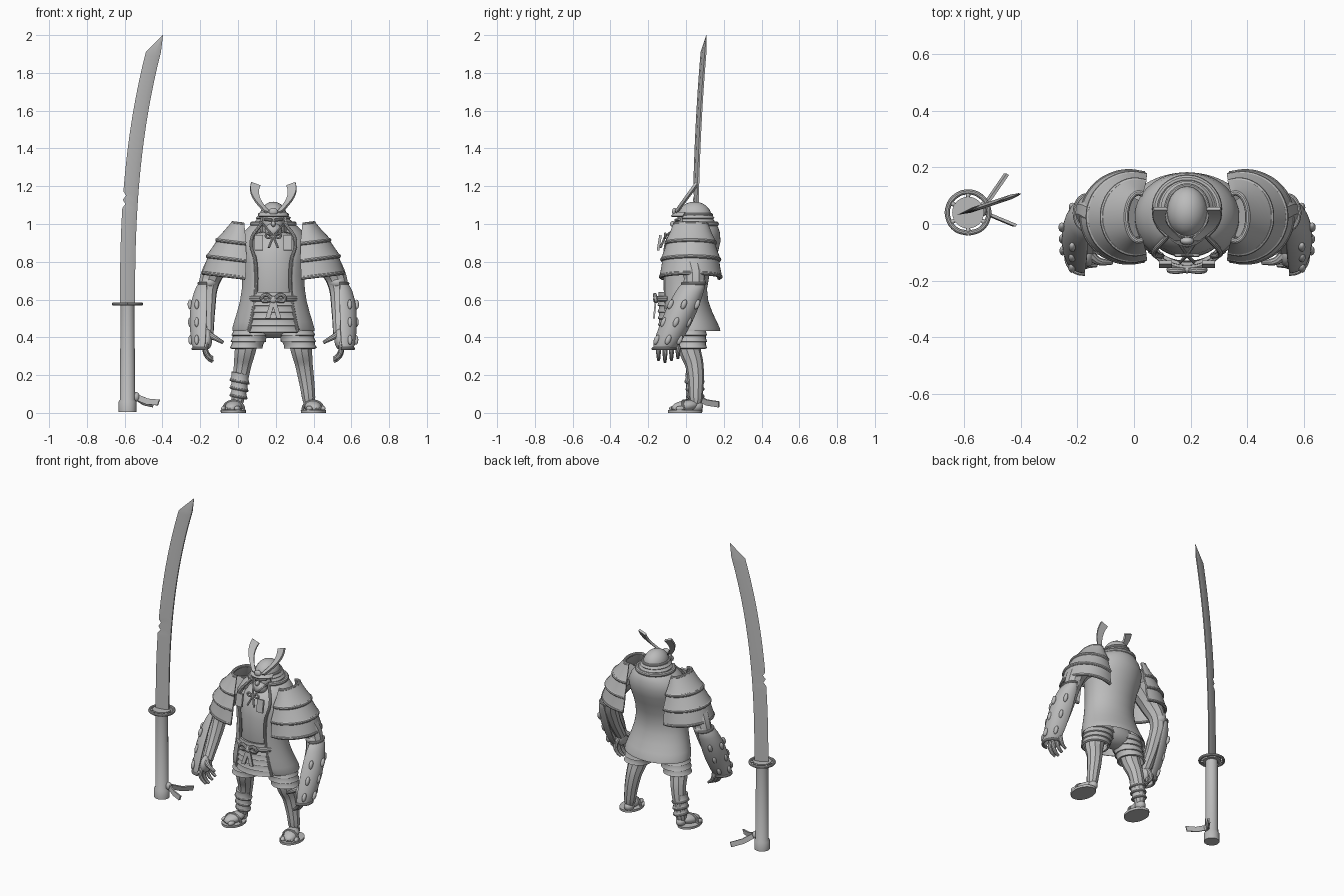
import bpy, bmesh
from math import sin, cos, radians, pi
from mathutils import Vector, Matrix

if "Cube" in bpy.data.objects:
    bpy.data.objects.remove(bpy.data.objects["Cube"])

grey = bpy.data.materials.new("plain_grey")
grey.use_nodes = True
grey.diffuse_color = (.5, .5, .5, 1)
grey.node_tree.nodes["Principled BSDF"].inputs["Base Color"].default_value = grey.diffuse_color
BODY = .187         # the figure stands to the left of the sword
made = []


def bake(ob):
    """Apply modifiers or curve bevels and give the material."""
    bpy.context.collection.objects.link(ob)
    graph = bpy.context.evaluated_depsgraph_get()
    mesh = bpy.data.meshes.new_from_object(ob.evaluated_get(graph))
    name = ob.name
    bpy.data.objects.remove(ob)
    part = bpy.data.objects.new(name, mesh)
    bpy.context.collection.objects.link(part)
    mesh.materials.clear()
    mesh.materials.append(grey)
    made.append(part)


def finish(name, bm, side, origin, thick=0, smooth=False):
    bmesh.ops.remove_doubles(bm, verts=bm.verts, dist=.0002)
    place = Matrix.Translation((origin, 0, 0)) @ Matrix.Diagonal((side, 1, 1, 1))
    bmesh.ops.transform(bm, matrix=place, verts=bm.verts)
    bmesh.ops.recalc_face_normals(bm, faces=bm.faces)
    mesh = bpy.data.meshes.new(name)
    bm.to_mesh(mesh)
    bm.free()
    ob = bpy.data.objects.new(name, mesh)
    if thick:
        solid = ob.modifiers.new("thickness", "SOLIDIFY")
        solid.thickness, solid.offset = thick, 0
    if smooth:
        ob.modifiers.new("smooth", "SUBSURF").levels = 1
    bake(ob)


def ring(z, x=0, y=0, wide=.1, deep=None):
    return Vector((z, x, y, wide, deep or wide))


def between(top, bottom, t, bulge=False):
    """Ring part of the way down; a bulging one swells early like a dome."""
    mix = top + (bottom - top) * t
    if bulge:
        for axis in (-1, -2):
            mix[axis] = top[axis] + (bottom[axis] - top[axis]) * sin(t * pi / 2)
    return mix


def on(r, angle, tilt=0):
    """Point on a ring; the angle runs from the front towards the outside."""
    z, x, y, wide, deep = r
    across = wide * sin(radians(angle))
    return Vector((x + across, y - deep * cos(radians(angle)), z + tilt * across))


def around(r, arc=(0, 360), steps=10, tilt=0):
    start, end = arc
    return [on(r, start + (end - start) * i / steps, tilt) for i in range(steps + 1)]


def shell(name, rings, arc=(0, 360), side=1, thick=0, smooth=False, tilt=0, cap=False, origin=BODY):
    bm = bmesh.new()
    rows = [[bm.verts.new(p) for p in around(r, arc, 28, tilt)] for r in rings]
    for upper, lower in zip(rows, rows[1:]):
        for i in range(28):
            bm.faces.new((upper[i], upper[i + 1], lower[i + 1], lower[i]))
    if cap:
        bm.faces.new(rows[0][:-1])
        bm.faces.new(rows[-1][:-1])
    finish(name, bm, side, origin, thick, smooth)


def bands(name, top, bottom, count, arc=(0, 360), side=1, thick=.012, tilt=0, bulge=False, rim=0):
    """Overlapping rows of armour between two rings, each flared at its hem."""
    for i in range(count):
        rows = [between(top, bottom, (i + step) / count, bulge) for step in (0, .55, 1.1)]
        rows[-1] += ring(0, wide=.008)
        shell(name, rows, arc, side, thick, tilt=tilt)
        if rim:
            tube(name + "_rim", around(rows[-1], arc, tilt=tilt), rim, side)


def tube(name, points, thick, side=1, tip=None, origin=BODY):
    """Round rod through points, tapering to the tip radius if one is given."""
    curve = bpy.data.curves.new(name, "CURVE")
    curve.dimensions, curve.bevel_depth, curve.bevel_resolution = "3D", 1, 3
    curve.resolution_u, curve.use_fill_caps = 5, True
    spline = curve.splines.new("BEZIER")
    last = len(points) - 1
    spline.bezier_points.add(last)
    for i, (knot, (x, y, z)) in enumerate(zip(spline.bezier_points, points)):
        knot.co = (x * side + origin, y, z)
        knot.radius = thick + ((tip or thick) - thick) * i / last
        knot.handle_left_type = knot.handle_right_type = "AUTO"
    bake(bpy.data.objects.new(name, curve))


def ball(name, at, size, side=1, lean=0, turn=0, origin=BODY):
    bm = bmesh.new()
    bmesh.ops.create_uvsphere(bm, u_segments=20, v_segments=12, radius=1)
    spin = Matrix.Rotation(turn, 4, "Z") @ Matrix.Rotation(lean, 4, "X")
    place = Matrix.Translation(at) @ spin @ Matrix.Diagonal((*size, 1))
    bmesh.ops.transform(bm, matrix=place, verts=bm.verts)
    finish(name, bm, side, origin)


def ribbon(name, path, across, thick, side=1, spread=0, origin=BODY):
    """Flat strip along a path, widening by the spread factor."""
    bm = bmesh.new()
    rows = []
    for i, p in enumerate(path):
        half = Vector(across) / 2 * (1 + spread * i / (len(path) - 1))
        rows.append((bm.verts.new(Vector(p) - half), bm.verts.new(Vector(p) + half)))
    for (a, b), (c, d) in zip(rows, rows[1:]):
        bm.faces.new((a, b, d, c))
    finish(name, bm, side, origin, thick)


# Sword blade: a bowed diamond section with two nicks and a slanted point
bm = bmesh.new()
rows = []
steps = 60
for i in range(steps + 2):
    t = min(i / steps, 1)
    edge = -.625 + .137 * t ** 2.5
    spine, z, half = edge + .08, .57 + 1.34 * t, .009
    if i in (24, 26):
        edge += .015
    if i > steps:
        edge, spine, z, half = -.4, -.397, 2, .001
    ridge = edge + (spine - edge) * .65
    section = ((edge, 0), (ridge, -half), (spine, -half / 2), (spine, half / 2), (ridge, half))
    rows.append([bm.verts.new((x, .24 + x / 3 + y, z)) for x, y in section])
for lower, upper in zip(rows, rows[1:]):
    for i in range(len(lower)):
        bm.faces.new((lower[i], lower[i - 1], upper[i - 1], upper[i]))
bm.faces.new(rows[0])
bm.faces.new(rows[-1])
finish("blade", bm, 1, 0)

# Sword handle, guard and cord
grip = lambda z, radius: ring(z, x=-.585, y=.04, wide=radius)
shell("sword_handle", [grip(.57, .037), grip(.07, .04), grip(.06, .047), grip(.005, .047)], cap=True, origin=0)
shell("guard_plate", [grip(.568, .056), grip(.585, .056)], cap=True, origin=0)
tube("guard_ring", around(grip(.576, .073)), .009, origin=0)
for angle in range(0, 360, 60):
    ball("guard_spoke", on(grip(.576, .062), angle), (.008, .012, .008), turn=radians(angle), origin=0)
knot = Vector((-.54, .045, .085))
ball("cord_knot", knot, (.02, .02, .025), origin=0)
for end in ((.09, .13, -.04), (.12, -.05, -.03)):
    sag = Vector(end) / 2 - Vector((0, 0, .01))
    ribbon("cord_tail", [knot, knot + sag, knot + Vector(end)], (.01, 0, .03), .01, origin=0)

# Torso, neck and open coat
shell("torso", [ring(.44, wide=.14, deep=.08), ring(.62, y=-.02, wide=.13, deep=.1), ring(.8, wide=.15, deep=.12),
                ring(.9, y=.03, wide=.15, deep=.13), ring(.97, y=.05, wide=.09)], cap=True, smooth=True)
coat = [ring(.43, y=.03, wide=.22, deep=.155), ring(.53, wide=.185, deep=.13), ring(.65, y=-.02, wide=.155, deep=.11),
        ring(.8, wide=.16, deep=.14), ring(.91, y=.03, wide=.2, deep=.16), ring(1, y=.05, wide=.11)]
opening = (36, 324)
shell("coat", coat, opening, thick=.014, smooth=True)
for edge in opening:
    tube("lapel_trim", [on(r, edge) for r in coat], .009)
tube("collar", around(coat[-1], opening), .014)
tube("neck", [(0, .06, .9), (0, .03, 1)], .07)

# Head, mask and helmet
ball("head", (0, .02, 1), (.058, .068, .07))
ball("mask_jaw", (0, -.035, .965), (.045, .04, .04))
ball("nose", (0, -.065, 1), (.012, .02, .016))
ball("helmet_bowl", (0, .045, 1.04), (.072, .09, .078))
brow = ring(1.05, y=.045, wide=.074, deep=.09)
tube("helmet_band", around(brow), .008)
bands("neck_guard", brow, ring(.99, y=.05, wide=.095), 3, arc=(48, 312))
shell("visor", [brow + ring(.01, y=-.01, wide=.001), brow + ring(-.01, y=-.02, wide=.012)], (-65, 65), thick=.008)
ball("crest_boss", (0, -.06, 1.065), (.024, .014, .02))
knot = Vector((0, -.11, .935))
for side in (1, -1):
    curl = [i / 8 for i in range(9)]
    ribbon("helmet_horn", [(.03 + .07 * sin(t * 2), .11 * t - .055, 1.06 + .15 * t) for t in curl],
           (.032, 0, .012), .014, side, spread=.5)
    tube("mask_brow", [(.008, -.055, 1.02), (.045, -.035, 1.025)], .008, side)
    tube("chin_cord", [(.055, -.03, 1), knot], .005, side)
    tube("cord_bow", [knot, knot + Vector((.036, 0, .012)), knot + Vector((.036, 0, -.006)), knot], .006, side)
    tube("cord_end", [knot, knot + Vector((.024, -.025, -.06))], .006, side)

# Waist armour, sash and its bow
bands("waist_armour", ring(.64, wide=.145, deep=.14), ring(.43, wide=.16, deep=.135), 6, arc=(-50, 50))
tube("sash", around(ring(.605, wide=.15), (-52, 52)), .015)
ball("hips", (0, .02, .47), (.17, .085, .075))
knot = Vector((0, -.16, .6))
ball("sash_knot", knot, (.02, .014, .02))
for side in (1, -1):
    tube("sash_bow", [knot, knot + Vector((.045, -.005, .025)), knot + Vector((.06, 0, 0)), knot], .011, side)
    ribbon("sash_tail", [knot, knot + Vector((.03, -.01, -.1))], (.025, 0, 0), .009, side)

for side, word in ((1, "left_"), (-1, "right_")):
    # Shoulder plates hang as a dome of three rows, open towards the neck
    crown, hem = ring(1, x=.17, y=.025, wide=.045, deep=.085), ring(.73, x=.2, y=.025, wide=.16, deep=.15)
    wrap = (-18, 198)
    bands(word + "shoulder_plate", crown, hem, 3, wrap, side, .016, tilt=.12, bulge=True, rim=.011)
    tube(word + "shoulder_top_rim", around(crown, wrap, tilt=.12), .01, side)
    ribbon(word + "shoulder_strap", [(.076, -.135, .94), (.076, -.148, .86)], (.045, 0, 0), .014, side)

    # Arm and studded gauntlet
    elbow, wrist = Vector((.34, .045, .69)), Vector((.35, -.085, .41))
    tube(word + "arm", [(.2, .02, .9), (.29, .03, .79), elbow, (.35, 0, .56), wrist], .076, side, tip=.034)
    ball(word + "elbow_guard", elbow, (.05, .06, .04), side)
    cuff = [ring(.685, x=.355, y=.04, wide=.04, deep=.06), ring(.6, x=.355, wide=.075),
            ring(.48, x=.36, y=-.05, wide=.08), ring(.34, x=.365, y=-.115, wide=.06)]
    outside = (-5, 190)
    shell(word + "gauntlet", cuff, outside, side, .014, smooth=True)
    for r in (cuff[0], cuff[-1]):
        tube(word + "gauntlet_rim", around(r, outside), .008, side)
    for i in range(3):
        for angle in (35, 90, 145):
            stud = on(between(cuff[1], cuff[-1], .1 + i * .36) + ring(0, wide=.012), angle)
            ball(word + "gauntlet_stud", stud, (.012, .014, .027), side, lean=-.4)

    # Hand with curled fingers
    palm = Vector((.35, -.1, .39))
    ball(word + "palm", palm, (.027, .05, .055), side, lean=-.3)
    for i in range(4):
        spot = palm + Vector((0, .034 * i - .045, .01 * abs(i - 1)))
        bend = [Vector((.01, 0, -.065)), Vector((-.005, 0, -.1)), Vector((-.03, 0, -.12))]
        tube(word + "finger", [palm.lerp(spot, .6)] + [spot + b for b in bend], .017, side, tip=.008)
    tube(word + "thumb", [palm + Vector((0, 0, .03)), (.315, -.13, .4), (.265, -.135, .372)], .02, side, tip=.009)

    # Thigh armour, leg and sandalled foot
    bands(word + "thigh_armour", ring(.48, x=.1, y=.02, deep=.08), ring(.345, x=.143, y=.025, wide=.074), 4, side=side)
    ankle = Vector((.187, .052, .08))
    tube(word + "leg", [(.12, .02, .48), (.147, .02, .34), (.163, .045, .25), ankle, (.19, .05, .03)], .07, side, tip=.026)
    ball(word + "heel", (.19, .055, .035), (.03, .036, .03), side)
    ball(word + "foot", (.208, -.005, .036), (.044, .075, .03), side, lean=.15, turn=.3)
    for i in range(4):
        toe = Vector((.19 + i * .024, -.065 + i * .012, .023))
        ball(word + "toe", toe, (.016 - .001 * i, .025, .014), side, turn=.3)
    sole = ring(0, x=.212, y=-.005, wide=.066, deep=.09)
    shell(word + "sandal_sole", [sole, sole + ring(.015, wide=.001)], side=side, cap=True)
    arch = [(.21 - .055 * cos(t * pi / 6), -.015, .015 + .048 * sin(t * pi / 6)) for t in range(7)]
    tube(word + "sandal_strap", arch, .008, side)

# Shin wrap worn on one leg
bands("shin_wrap", ring(.21, x=.175, y=.042, wide=.04), ring(.09, x=.184, y=.05, wide=.032), 3, side=-1, tilt=.2, rim=.008)

# Smooth shading that keeps hard edges
bpy.ops.object.select_all(action="DESELECT")
for part in made:
    part.select_set(True)
bpy.context.view_layer.objects.active = made[0]
bpy.ops.object.shade_smooth_by_angle(angle=radians(35))
